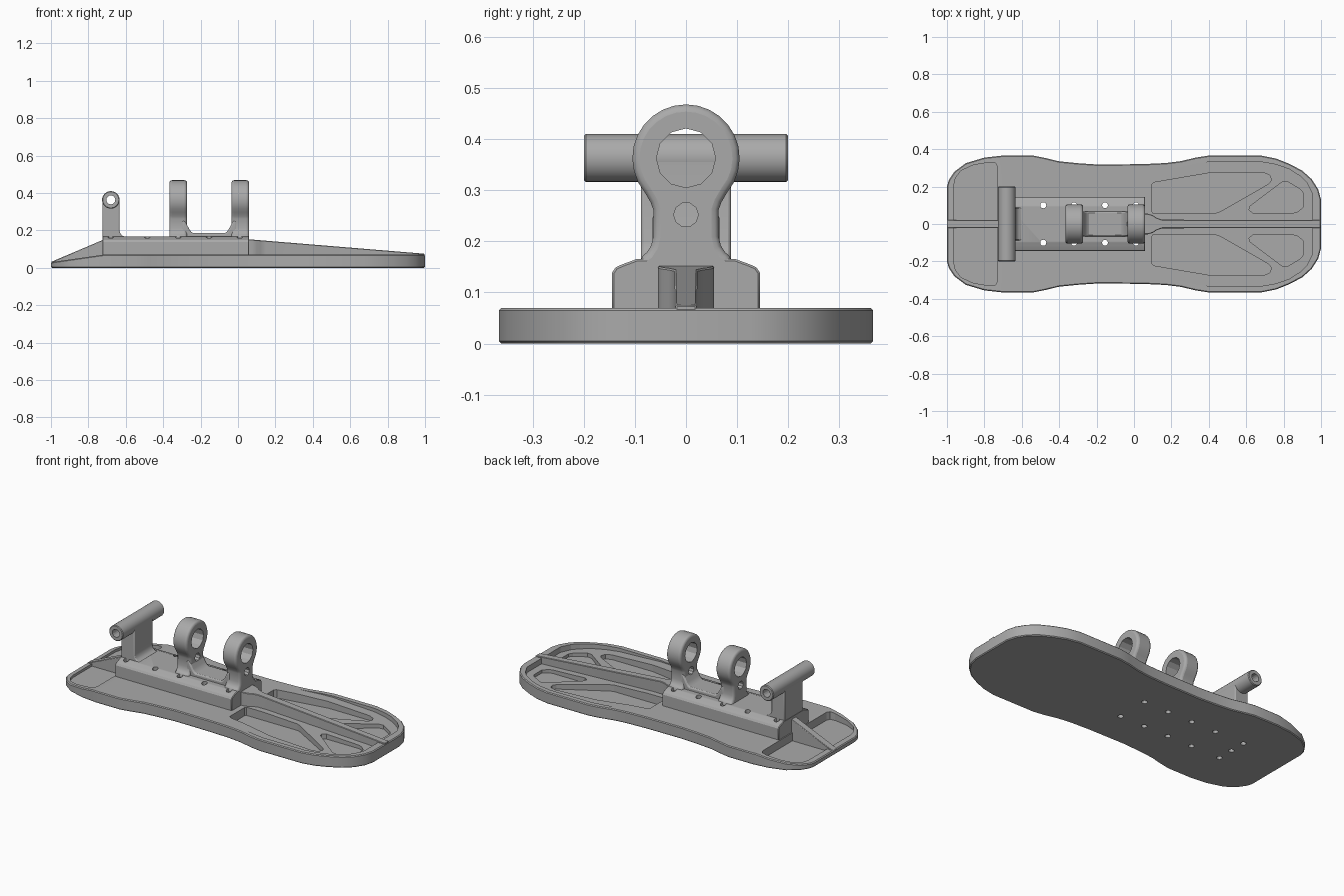
import bpy, bmesh
from math import sin, cos, pi, radians
from mathutils import Vector

if "Cube" in bpy.data.objects:
    bpy.data.objects.remove(bpy.data.objects["Cube"])

grey = bpy.data.materials.new("plain grey")
grey.use_nodes = True
GREY = (0.4, 0.4, 0.4, 1)
grey.diffuse_color = GREY
grey.node_tree.nodes["Principled BSDF"].inputs["Base Color"].default_value = GREY


def finish(name, bm):
    bmesh.ops.recalc_face_normals(bm, faces=bm.faces[:])
    mesh = bpy.data.meshes.new(name)
    bm.to_mesh(mesh)
    bm.free()
    mesh.materials.append(grey)
    obj = bpy.data.objects.new(name, mesh)
    bpy.context.collection.objects.link(obj)
    return obj


def prism(name, pts, lo, hi, axis="z"):
    """Extrude a 2D profile along an axis; lo and hi may be functions of the point."""
    place = {"x": lambda a, b, d: (d, a, b),
             "y": lambda a, b, d: (a, d, b),
             "z": lambda a, b, d: (a, b, d)}[axis]
    bm = bmesh.new()
    rows = []
    for level in (lo, hi):
        rows.append([bm.verts.new(place(a, b, level(a) if callable(level) else level))
                     for a, b in pts])
    low, high = rows
    n = len(pts)
    bm.faces.new(low)
    bm.faces.new(high)
    for i in range(n):
        j = (i + 1) % n
        bm.faces.new((low[i], low[j], high[j], high[i]))
    return finish(name, bm)


def circle(a, b, r, n):
    return [(a + r * cos(2 * pi * i / n), b + r * sin(2 * pi * i / n)) for i in range(n)]


def flip(pts):
    return [(a, -b) for a, b in pts]


def mirror_y(pts):
    return pts + flip(pts)[::-1]


def mirror_x(pts):
    return pts + [(-a, b) for a, b in reversed(pts)]


def bevel(obj, width, segments=1, angle=30):
    m = obj.modifiers.new("bevel", "BEVEL")
    m.width, m.segments = width, segments
    m.limit_method, m.angle_limit = "ANGLE", radians(angle)


def cut(obj, cutters):
    for c in cutters:
        m = obj.modifiers.new("cut", "BOOLEAN")
        m.operation, m.solver, m.object = "DIFFERENCE", "EXACT", c
        c.hide_render = True
        c.hide_viewport = True
        c.display_type = "WIRE"


# Board: waisted outline, with a toe end that slopes down
outline = [(-1, .2), (-.99, .235), (-.96, .28), (-.9, .325), (-.8, .355), (-.7, .366),
           (-.54, .366), (-.47, .352), (-.4, .335), (-.3, .325), (-.195, .318), (.045, .32),
           (.17, .326), (.25, .336), (.33, .355), (.4, .366), (.68, .366), (.76, .35),
           (.83, .322), (.9, .285), (.95, .24), (.985, .185), (1, .13)]
board = prism("board", mirror_y(outline), 0, .07)
bm = bmesh.new()
bm.from_mesh(board.data)
slope = Vector((-.04, 0, .28))
result = bmesh.ops.bisect_plane(bm, geom=bm.verts[:] + bm.edges[:] + bm.faces[:],
                                plane_co=(-.72, 0, .07), plane_no=slope, clear_outer=True)
edges = [e for e in result["geom_cut"] if isinstance(e, bmesh.types.BMEdge)]
bmesh.ops.holes_fill(bm, edges=[e for e in bm.edges if e.is_boundary])
bmesh.ops.recalc_face_normals(bm, faces=bm.faces[:])
bm.to_mesh(board.data)
bm.free()
bevel(board, .005, angle=45)

# Recesses in the board, the same on both sides
toe_tray = [(-.965, .02), (-.965, .2), (-.955, .245), (-.925, .285), (-.86, .315),
            (-.77, .33), (-.74, .325), (-.73, .305), (-.73, .02)]
heel_tray = [(.2, .015), (.2, .296), (.254, .305), (.33, .322), (.405, .332), (.68, .332),
             (.76, .318), (.83, .293), (.89, .255), (.925, .22), (.955, .16), (.955, .015)]
long_pocket = [(.1, .06), (.093, .07), (.093, .21), (.105, .222), (.415, .275), (.69, .275),
               (.725, .262), (.735, .235), (.72, .215), (.46, .066), (.44, .06)]
short_pocket = [(.635, .06), (.615, .075), (.62, .095), (.79, .223), (.82, .227),
                (.89, .185), (.905, .165), (.905, .09), (.875, .066), (.855, .06)]
cutters = []
for side, turn in (("left", list), ("right", flip)):
    cutters += [
        prism(side + "_toe_tray_cutter", turn(toe_tray), .02, .2),
        prism(side + "_heel_tray_cutter", turn(heel_tray),
              lambda x: .0705 - (x - .2) * .045, .2),
        prism(side + "_long_pocket_cutter", turn(long_pocket), .02, .2),
        prism(side + "_short_pocket_cutter", turn(short_pocket), .02, .2)]

# Screw holes through the board and the mount
screws = [prism("centre_screw_cutter", circle(-.68, 0, .016, 12), -.1, .13)]
for x in (-.68, -.485, -.32, -.155, .01):
    for y in (-.1, .1):
        screws.append(prism("screw_cutter", circle(x, y, .016, 12), -.1, .2))
cut(board, cutters + screws)

# Centre ribs, the heel one flaring where it meets the mount
heel_rib = [(.04, .055), (.075, .055), (.1, .047), (.12, .034), (.15, .023), (.998, .021)]
rib = prism("heel_rib", mirror_y(heel_rib), .015, lambda x: .152 - (x - .06) * .082)
bevel(rib, .003, angle=45)
rib = prism("toe_rib", mirror_y([(-.998, .022), (-.71, .022)]), .012,
            lambda x: .15 + (x + .72) * .425)
bevel(rib, .003, angle=45)

# Mount block
block = [(.145, .05), (.145, .138), (.138, .149), (.125, .155), (.095, .166)]
mount = prism("mount_block", mirror_x(block), -.725, .06, "x")
bevel(mount, .004, angle=40)
cut(mount, screws)

# Two ring lugs on flared necks
CENTRE, RING = .363, .105
neck = [(.09, .14), (.09, .169), (.077, .178), (.068, .192), (.064, .21), (.064, .262), (.069, .276)]
arc = [(RING * cos(a), CENTRE + RING * sin(a))
       for a in [radians(-40 + 130 * i / 10) for i in range(10)]]
lug_profile = mirror_x(neck + arc + [(0, CENTRE + RING)])[:]
lug_profile.pop(len(neck + arc))
bore = prism("bore_cutter", circle(0, CENTRE, .058, 12), -.5, .2, "x")
pin_hole = prism("pin_hole_cutter", circle(0, .252, .024, 10), -.5, .2, "x")
for name, x in (("front_lug", -.035), ("rear_lug", -.367)):
    lug = prism(name, lug_profile, x, x + .095, "x")
    bevel(lug, .014, 3, angle=50)
    cut(lug, [bore, pin_hole])

# Saddle joining the lugs
half = [(.1, .14), (.1, .255), (.083, .25), (.06, .205), (.05, .192), (.04, .186)]
half = [(.0 + a, b) for a, b in half]
saddle_pts = [(-.155 + s * (a + .045), b) for s, row in ((-1, half), (1, half[::-1])) for a, b in row]
saddle = prism("saddle", saddle_pts, -.066, .066, "y")
bevel(saddle, .008, 2, angle=60)
cut(saddle, [pin_hole])

# Post and cross tube
post_pts = [(-.724, .14), (-.724, .365), (-.634, .365), (-.634, .2), (-.628, .182),
            (-.617, .171), (-.6, .166), (-.6, .14)]
post = prism("post", post_pts, -.088, .088, "y")
bevel(post, .006, 2, angle=60)
tube_hole = prism("tube_hole_cutter", circle(-.68, .363, .024, 16), -.3, .3, "y")
tube = prism("cross_tube", circle(-.68, .363, .047, 24), -.2, .2, "y")
bevel(tube, .004, angle=60)
cut(tube, [tube_hole])
cut(post, [tube_hole])

# Smooth the curved parts and keep the edges sharp
for obj in [o for o in bpy.context.scene.objects if o.type == "MESH" and not o.hide_render]:
    bpy.ops.object.select_all(action="DESELECT")
    obj.select_set(True)
    bpy.context.view_layer.objects.active = obj
    bpy.ops.object.shade_smooth_by_angle(angle=radians(30))
